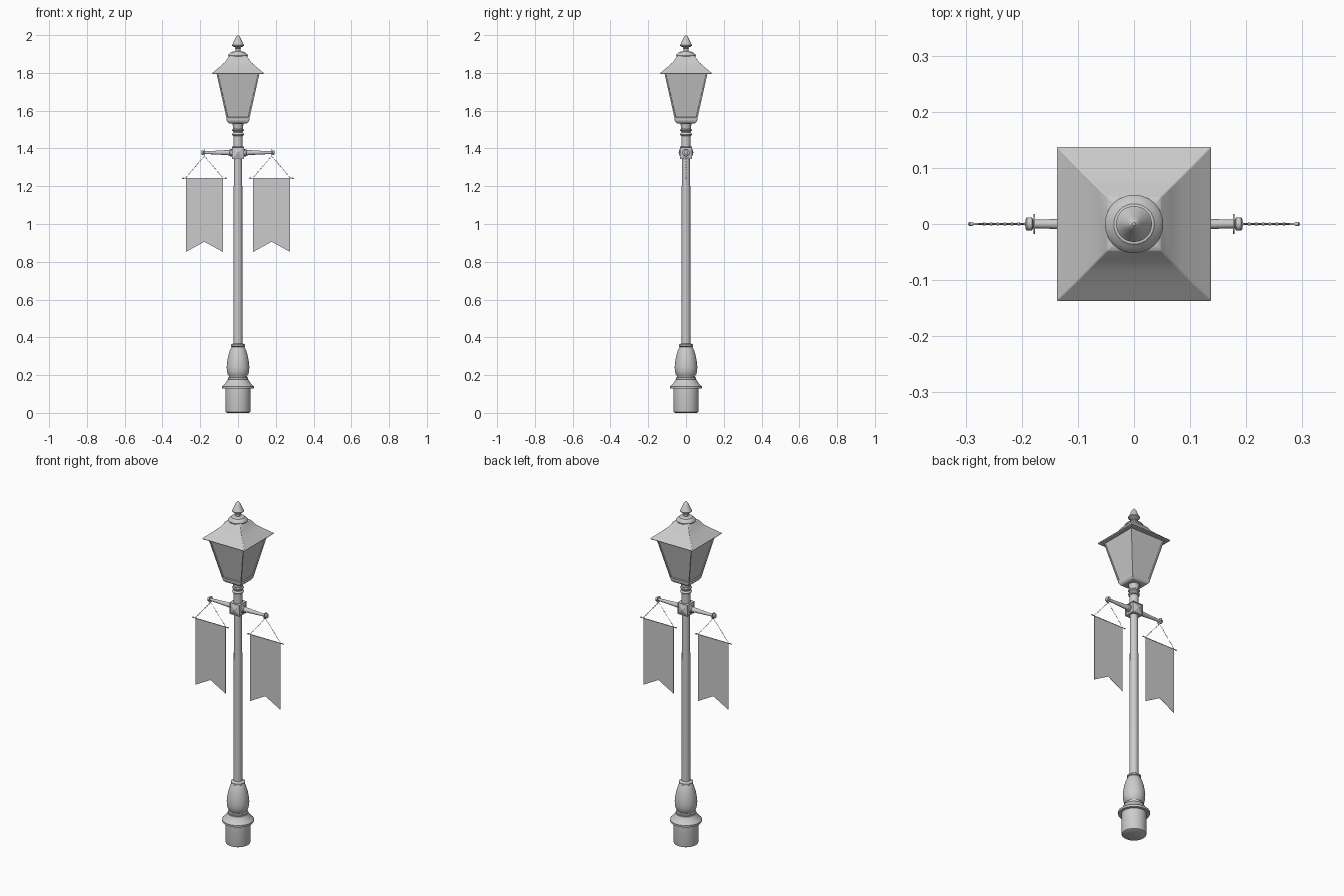
import bpy, bmesh, math
from mathutils import Vector, Matrix

cube = bpy.data.objects.get("Cube")
if cube:
    bpy.data.objects.remove(cube, do_unlink=True)

metal = bpy.data.materials.new("grey_metal")
metal.use_nodes = True
GREY = (0.6, 0.6, 0.6, 1)
metal.diffuse_color = GREY
metal.node_tree.nodes["Principled BSDF"].inputs["Base Color"].default_value = GREY


def finish(name, bm, smooth=35):
    """Turn a bmesh into a shaded object."""
    bmesh.ops.recalc_face_normals(bm, faces=bm.faces)
    mesh = bpy.data.meshes.new(name)
    bm.to_mesh(mesh)
    bm.free()
    mesh.materials.append(metal)
    obj = bpy.data.objects.new(name, mesh)
    bpy.context.collection.objects.link(obj)
    if smooth:
        bpy.ops.object.select_all(action="DESELECT")
        obj.select_set(True)
        bpy.context.view_layer.objects.active = obj
        bpy.ops.object.shade_smooth_by_angle(angle=math.radians(smooth))
    return obj


def loft(profile, sides=32, axis=None):
    """Turn (radius, height) pairs round an axis; four sides make a square."""
    bm = bmesh.new()
    square = sides == 4
    grow, turn = (math.sqrt(2), math.pi / 4) if square else (1, 0)
    rings = []
    for r, z in profile:
        angles = [turn + math.tau * i / sides for i in range(sides)]
        rings.append([bm.verts.new((r * grow * math.cos(a), r * grow * math.sin(a), z))
                      for a in angles])
    for low, high in zip(rings, rings[1:]):
        for i in range(sides):
            j = (i + 1) % sides
            bm.faces.new((low[i], low[j], high[j], high[i]))
    bm.faces.new(rings[0][::-1])
    bm.faces.new(rings[-1])
    if axis:
        bmesh.ops.transform(bm, matrix=Vector(axis).to_track_quat("Z", "Y").to_matrix().to_4x4(),
                            verts=bm.verts)
    return bm


def soften(obj, width, segments=2):
    mod = obj.modifiers.new("soft_edges", "BEVEL")
    mod.width = width
    mod.segments = segments


# Base and column
finish("base", loft([(.058, 0), (.065, .004), (.067, .012), (.067, .128), (.084, .128),
                     (.085, .14), (.078, .146), (.066, .158), (.056, .176), (.05, .178)]))
finish("base_vase", loft([(.05, .175), (.053, .18), (.053, .187), (.047, .19), (.047, .194),
                          (.055, .205), (.059, .225), (.06, .245), (.057, .275), (.051, .305),
                          (.042, .335), (.034, .35), (.038, .353), (.038, .361),
                          (.03, .366), (.025, .368)]))
finish("column", loft([(.024, .36), (.022, 1.48)], 24))
finish("neck", loft([(.024, 1.41), (.024, 1.465), (.029, 1.468), (.031, 1.474), (.029, 1.48),
                     (.025, 1.484), (.025, 1.489), (.031, 1.494), (.031, 1.499),
                     (.025, 1.503), (.027, 1.515), (.029, 1.53), (.036, 1.545)]))

# Lantern base, body with recessed panes, and roof
soften(finish("lantern_foot", loft([(.044, 1.532), (.051, 1.535), (.056, 1.542),
                                    (.06, 1.55), (.06, 1.558)], 4)), .002)
body = loft([(.06, 1.556), (.115, 1.802)], 4)
sides = [f for f in body.faces if len(f.verts) == 4 and abs(f.normal.z) < .9]
body.normal_update()
sides = [f for f in body.faces if abs(f.normal.z) < .9]
bmesh.ops.inset_individual(body, faces=sides, thickness=.009)
bmesh.ops.inset_individual(body, faces=sides, thickness=.002, depth=-.005)
finish("lantern_body", body, 0)
soften(finish("roof", loft([(.112, 1.796), (.134, 1.793), (.137, 1.796), (.137, 1.799),
                            (.11, 1.821), (.085, 1.842), (.066, 1.86), (.048, 1.888),
                            (.04, 1.892)], 4), 40), .004)
finish("roof_cap", loft([(.046, 1.884), (.051, 1.888), (.052, 1.893), (.049, 1.899),
                         (.042, 1.905), (.036, 1.911), (.02, 1.913), (.012, 1.916)]))
finish("finial", loft([(.012, 1.912), (.012, 1.928), (.018, 1.931), (.012, 1.935),
                       (.022, 1.938), (.031, 1.943), (.032, 1.948), (.027, 1.955),
                       (.013, 1.987), (.007, 1.996), (.003, 2)]))

# Joint block with a raised pyramid on each side
block = bmesh.new()
bmesh.ops.create_cube(block, size=.066, matrix=Matrix.Translation((0, 0, 1.378)))
faces = [f for f in block.faces if abs(f.normal.z) < .5]
bmesh.ops.inset_individual(block, faces=faces, thickness=.005)
bmesh.ops.inset_individual(block, faces=faces, thickness=.002, depth=-.003)
for f in faces:
    peak = f.normal * .009
    tip = bmesh.ops.poke(block, faces=[f])["verts"][0]
    tip.co += peak
finish("joint_block", block, 0)


def chain(name, start, end, count=16):
    """Row of tiny links, every second one turned a quarter."""
    start, end = Vector(start), Vector(end)
    step = (end - start) / count
    aim = step.to_track_quat("X", "Z")
    bm = bmesh.new()
    for k in range(count):
        spin = Matrix.Rotation(math.pi / 2 * (k % 2), 4, "X")
        place = Matrix.Translation(start + step * (k + .5)) @ aim.to_matrix().to_4x4() @ spin
        rings = []
        for i in range(8):
            a = math.tau * i / 8
            out = Vector((math.cos(a), math.sin(a), 0))
            centre = Vector((out.x * step.length * .55, out.y * .0022, 0))
            rings.append([bm.verts.new(place @ (centre + .0007 * (
                out * math.cos(b) + Vector((0, 0, math.sin(b))))))
                for b in (0, math.pi / 2, math.pi, -math.pi / 2)])
        for i in range(8):
            a, b = rings[i], rings[(i + 1) % 8]
            for j in range(4):
                n = (j + 1) % 4
                bm.faces.new((a[j], b[j], b[n], a[n]))
    finish(name, bm)


# Arms, chains, rods and banners on both sides
for side, s in (("left", 1), ("right", -1)):
    def shift(obj, x, z):
        obj.location = (x * s, 0, z)
        return obj

    shift(finish(side + "_arm", loft([(.02, .03), (.02, .042), (.015, .045), (.013, .06),
                                      (.009, .135), (.0075, .18), (.012, .182), (.012, .191),
                                      (.009, .193)], 20, (s, 0, 0))), 0, 1.378)
    shift(finish(side + "_hook_ring", loft([(.018, -.0012), (.018, .0012)], 20, (s, 0, 0))),
          .178, 1.378)
    shift(finish(side + "_rod", loft([(.001, -.118), (.004, -.115), (.004, -.111), (.0022, -.108),
                                      (.0022, .108), (.004, .111), (.004, .115), (.001, .118)],
                                     10, (s, 0, 0))), .178, 1.242)
    for part, x in (("inner", .08), ("outer", .276)):
        chain(f"{side}_{part}_chain", (.178 * s, 0, 1.36), (x * s, 0, 1.245))

    # Swallow-tailed banner cloth
    bm = bmesh.new()
    outline = [(-.098, 1.242), (.098, 1.242), (.098, .852), (0, .906), (-.098, .852)]
    cloth = bm.faces.new([bm.verts.new((x, -.001, z)) for x, z in outline])
    more = bmesh.ops.extrude_face_region(bm, geom=[cloth])["geom"]
    bmesh.ops.translate(bm, vec=(0, .002, 0),
                        verts=[v for v in more if isinstance(v, bmesh.types.BMVert)])
    shift(finish(side + "_banner", bm, 0), .178, 0)
